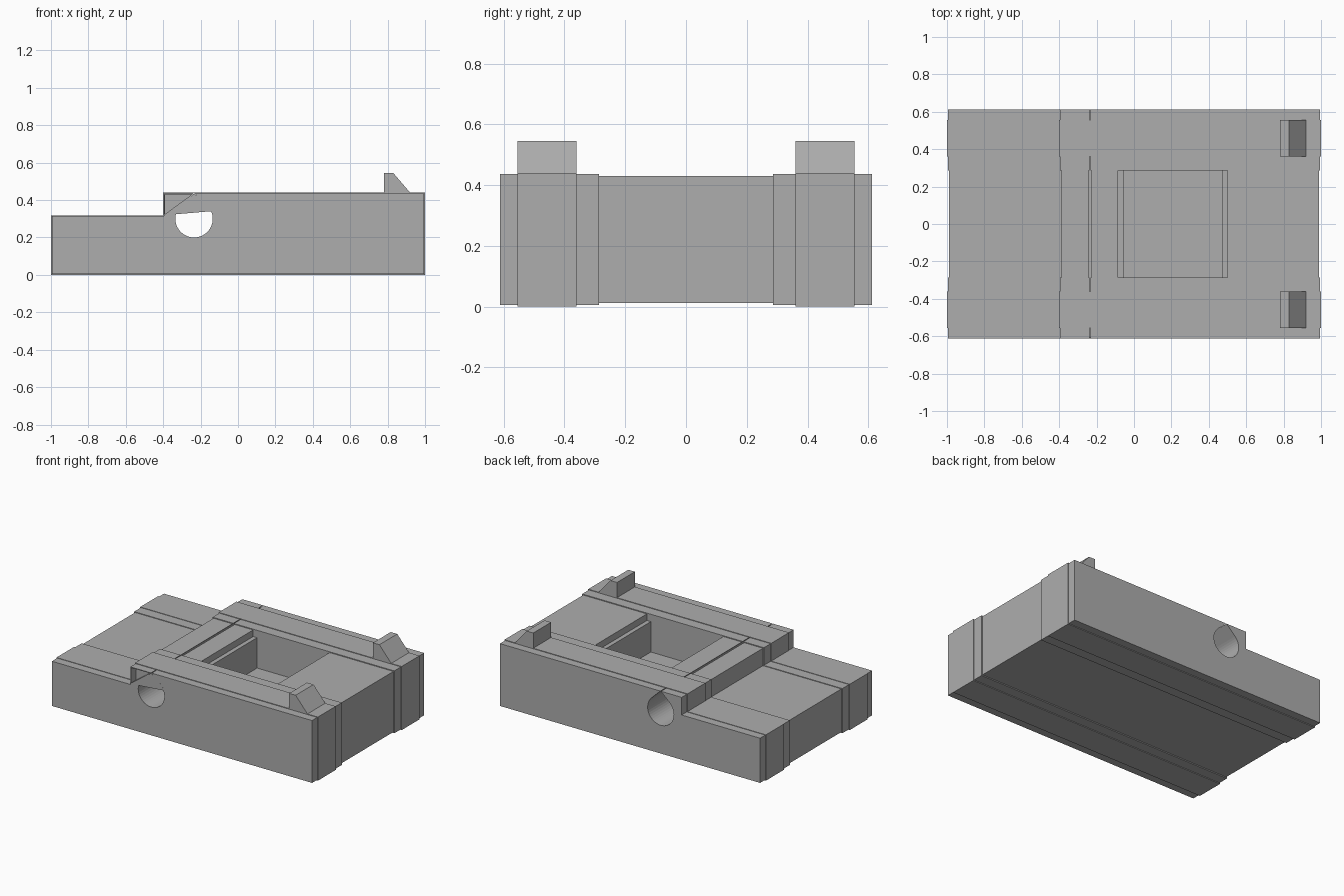
import bpy, bmesh, math

cube = bpy.data.objects.get("Cube")
if cube:
    bpy.data.objects.remove(cube, do_unlink=True)

grey = bpy.data.materials.new("plain grey")
grey.use_nodes = True
grey.diffuse_color = (0.42, 0.42, 0.42, 1)
grey.node_tree.nodes["Principled BSDF"].inputs["Base Color"].default_value = grey.diffuse_color


def prism(name, profile, y0, y1):
    """Extrude an (x, z) profile along y."""
    bm = bmesh.new()
    face = bm.faces.new([bm.verts.new((x, y0, z)) for x, z in profile])
    ext = bmesh.ops.extrude_face_region(bm, geom=[face])
    verts = [v for v in ext["geom"] if isinstance(v, bmesh.types.BMVert)]
    bmesh.ops.translate(bm, verts=verts, vec=(0, y1 - y0, 0))
    bmesh.ops.recalc_face_normals(bm, faces=bm.faces)
    mesh = bpy.data.meshes.new(name)
    bm.to_mesh(mesh)
    bm.free()
    mesh.materials.append(grey)
    obj = bpy.data.objects.new(name, mesh)
    bpy.context.collection.objects.link(obj)
    return obj


def cutter(name, profile, y0, y1):
    obj = prism(name, profile, y0, y1)
    obj.hide_render = True
    obj.hide_viewport = True
    obj.display_type = "WIRE"
    return obj


def cut(obj, tool):
    mod = obj.modifiers.new(tool.name, "BOOLEAN")
    mod.operation = "DIFFERENCE"
    mod.solver = "EXACT"
    mod.object = tool


def stepped(inset):
    """Body outline, low at the -x end, shrunk by the inset."""
    e, b, low, top = 1 - inset, inset, 0.317 - inset * 0.6, 0.44 - inset * 0.8
    step = -0.4 + inset
    return [(-e, b), (e, b), (e, top), (step, top), (step, low), (-e, low)]


# Pin hole: a circle with a pointed roof
HX, HZ, R = -0.235, 0.3, 0.1
arc = [math.radians(135 + 270 * i / 32) for i in range(33)]
teardrop = [(HX + R * math.cos(a), HZ + R * math.sin(a)) for a in arc]
teardrop.append((HX, 0.438))
pin_hole = cutter("pin_hole_cutter", teardrop, -0.7, 0.7)

# Lengthwise strips, mirrored about the centre
for side, label in ((-1, "front"), (1, "back")):
    for part, inset, y0, y1 in (("outer_strip", 0.005, 0.555, 0.612),
                                ("raised_strip", 0.0, 0.36, 0.555),
                                ("inner_strip", 0.005, 0.287, 0.36)):
        strip = prism(f"{label}_{part}", stepped(inset), side * y0, side * y1)
        cut(strip, pin_hole)
        # Triangular recess in the front outer strip
        if label == "front" and part == "outer_strip":
            notch = cutter("notch_cutter", [(-0.39, 0.325), (-0.245, 0.431), (-0.39, 0.431)],
                           -0.7, -0.5)
            cut(strip, notch)
    # Wedge-shaped stop on the raised strip
    prism(f"{label}_stop", [(0.78, 0.43), (0.925, 0.43), (0.92, 0.44), (0.83, 0.545),
                            (0.78, 0.545)], side * 0.36, side * 0.555)

# Plate closing the upper part of the hole at the front
prism("front_hole_cover", [(-0.335, 0.324), (-0.135, 0.341), (-0.16, 0.375),
                           (-0.235, 0.435), (-0.31, 0.375)], -0.6122, -0.605)

# Centre block with a stepped pocket
centre = prism("centre_block", stepped(0.012), -0.287, 0.287)
cut(centre, pin_hole)
pocket = cutter("pocket_cutter", [(-0.055, 0.175), (0.47, 0.175), (0.47, 0.385), (0.5, 0.385),
                                  (0.5, 0.6), (-0.085, 0.6), (-0.085, 0.385), (-0.055, 0.385)],
                -0.3, 0.3)
cut(centre, pocket)
